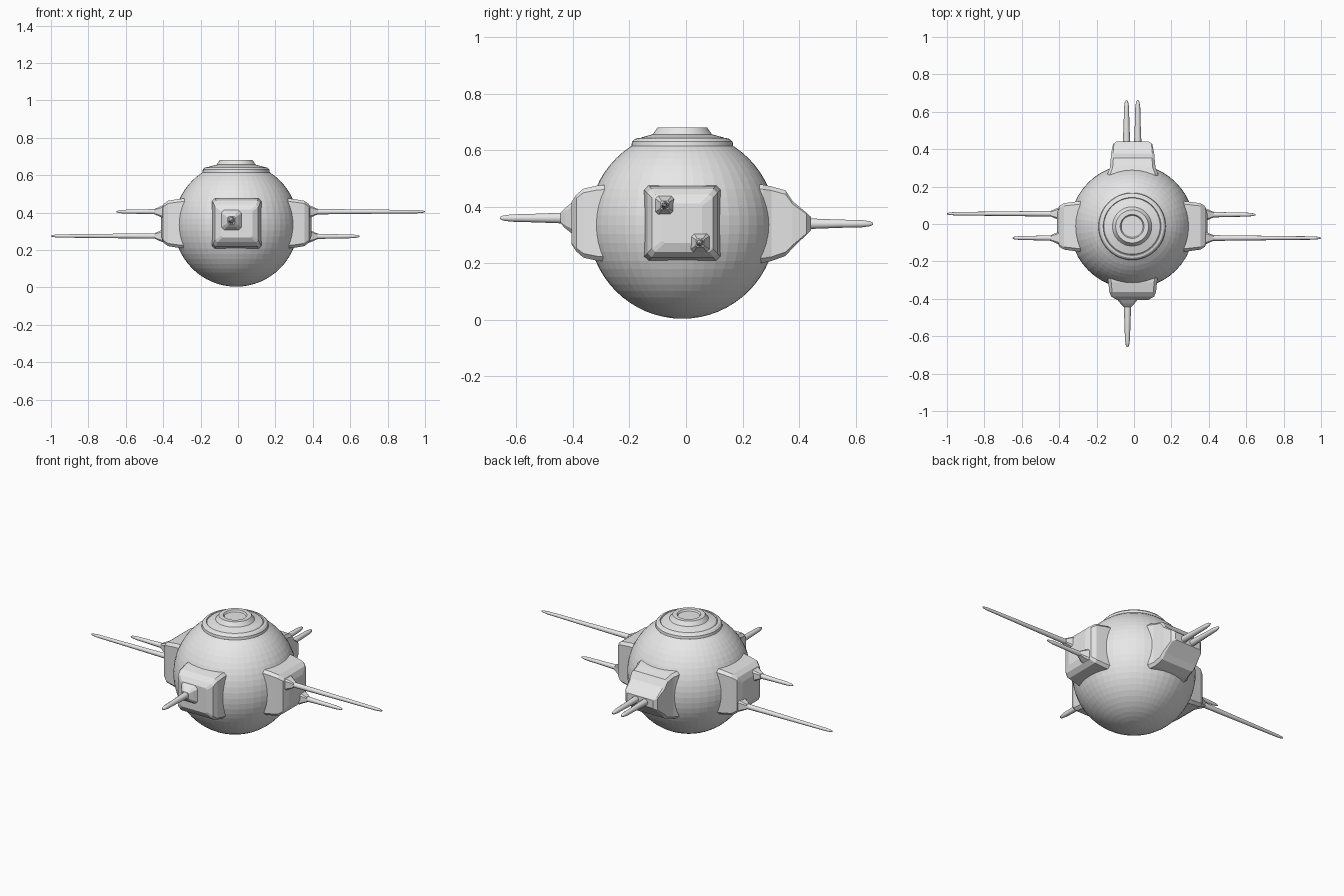
import bpy, bmesh, math
from mathutils import Vector

cube = bpy.data.objects.get("Cube")
if cube:
    bpy.data.objects.remove(cube, do_unlink=True)

grey = bpy.data.materials.new("hull grey")
grey.use_nodes = True
colour = (0.8, 0.8, 0.8, 1)
grey.diffuse_color = colour
grey.node_tree.nodes["Principled BSDF"].inputs["Base Color"].default_value = colour

CENTRE = Vector((-0.01, -0.013, 0.336))
DIRECTIONS = {"left": Vector((1, 0, 0)), "right": Vector((-1, 0, 0)),
              "front": Vector((0, -1, 0)), "back": Vector((0, 1, 0)),
              "top": Vector((0, 0, 1))}


def finish(name, bm, smooth=None):
    bmesh.ops.recalc_face_normals(bm, faces=bm.faces)
    mesh = bpy.data.meshes.new(name)
    bm.to_mesh(mesh)
    bm.free()
    mesh.materials.append(grey)
    ob = bpy.data.objects.new(name, mesh)
    bpy.context.collection.objects.link(ob)
    if smooth:
        bpy.ops.object.select_all(action="DESELECT")
        ob.select_set(True)
        bpy.context.view_layer.objects.active = ob
        bpy.ops.object.shade_smooth_by_angle(angle=math.radians(smooth))
    return ob


def loft(name, rings, smooth=None):
    """Skin a list of equal rings of points and cap both ends."""
    bm = bmesh.new()
    loops = [[bm.verts.new(p) for p in ring] for ring in rings]
    n = len(loops[0])
    for a, b in zip(loops, loops[1:]):
        for i in range(n):
            j = (i + 1) % n
            bm.faces.new((a[i], a[j], b[j], b[i]))
    bm.faces.new(loops[0])
    bm.faces.new(loops[-1])
    return finish(name, bm, smooth)


def place(side, dist, across, height):
    """World point at a distance out from the centre, at given world across and z."""
    d = DIRECTIONS[side]
    if d.x:
        return Vector((CENTRE.x + d.x * dist, across, height))
    return Vector((across, CENTRE.y + d.y * dist, height))


def box_ring(side, dist, across, height, half_a, half_h, cut=0.12):
    """Rectangle with clipped corners."""
    c = cut * min(half_a, half_h)
    a, h = half_a, half_h
    pts = [(a, c - h), (a, h - c), (a - c, h), (c - a, h),
           (-a, h - c), (-a, c - h), (c - a, -h), (a - c, -h)]
    return [place(side, dist, across + u, height + v) for u, v in pts]


def round_ring(side, dist, across, height, radius, flat=1.0, n=10):
    return [place(side, dist, across + radius * flat * math.cos(math.tau * i / n),
                  height + radius * math.sin(math.tau * i / n)) for i in range(n)]


def lathe(name, profile, n=48, smooth=None):
    return loft(name, [[Vector((CENTRE.x + r * math.cos(math.tau * i / n),
                                CENTRE.y + r * math.sin(math.tau * i / n), z))
                        for i in range(n)] for r, z in profile], smooth)


# spherical hull
bm = bmesh.new()
bmesh.ops.create_uvsphere(bm, u_segments=48, v_segments=32, radius=0.332)
bmesh.ops.translate(bm, verts=bm.verts, vec=CENTRE)
finish("hull", bm)

# stepped hatch on top
lathe("top_hatch", [(0.15, 0.58), (0.18, 0.615), (0.178, 0.63), (0.168, 0.64),
                    (0.155, 0.643), (0.152, 0.638), (0.146, 0.645), (0.105, 0.656),
                    (0.096, 0.668), (0.088, 0.68), (0.064, 0.68), (0.058, 0.671),
                    (0.02, 0.671)], smooth=25)

# gun pods: distance out, z, half width, half height
SIDE_POD = [(0.22, 0.342, 0.142, 0.138), (0.305, 0.342, 0.132, 0.131),
            (0.365, 0.342, 0.124, 0.121), (0.39, 0.342, 0.108, 0.102),
            (0.402, 0.342, 0.07, 0.07)]
FRONT_POD = [(0.22, 0.342, 0.14, 0.138), (0.3, 0.342, 0.13, 0.133),
             (0.35, 0.342, 0.125, 0.122), (0.375, 0.342, 0.115, 0.1),
             (0.392, 0.342, 0.085, 0.075)]
BACK_POD = [(0.22, 0.34, 0.142, 0.142), (0.285, 0.34, 0.134, 0.138),
            (0.315, 0.34, 0.122, 0.132), (0.365, 0.342, 0.117, 0.116),
            (0.39, 0.337, 0.115, 0.083), (0.44, 0.34, 0.105, 0.038),
            (0.455, 0.34, 0.085, 0.024)]
for side, sections in (("left", SIDE_POD), ("right", SIDE_POD),
                       ("front", FRONT_POD), ("back", BACK_POD)):
    middle = -0.013 if DIRECTIONS[side].x else -0.007
    loft(side + "_pod", [box_ring(side, d, middle, z, a, h) for d, z, a, h in sections])


def gun(name, side, across, height, start, tip, thick, end, mount=0.0):
    """Tapered barrel reaching out to tip, with an optional square mount."""
    if mount:
        steps = [(start - 0.05, mount), (start - 0.005, mount * 0.92),
                 (start + 0.018, mount * 0.62), (start + 0.035, thick)]
        loft(name + "_mount", [box_ring(side, d, across, height, m, m, 0.3)
                               for d, m in steps])
    span = tip - start
    steps = [(start - 0.02, thick), (start + 0.1 * span, thick),
             (start + 0.5 * span, thick * 0.8), (tip - 0.04, end * 1.5),
             (tip - 0.01, end), (tip, end * 0.4)]
    loft(name, [round_ring(side, d, across, height, r) for d, r in steps], smooth=40)


# side guns: one long and one short on each flank
for side, long_spot, short_spot, shift in (
        ("left", (-0.075, 0.405), (0.05, 0.273), 0.01),
        ("right", (0.055, 0.275), (-0.075, 0.405), -0.01)):
    gun(side + "_long_gun", side, *long_spot, 0.4, 1.0 + shift, 0.015, 0.006, 0.036)
    gun(side + "_short_gun", side, *short_spot, 0.4, 0.65 + shift, 0.015, 0.007, 0.036)

# single front gun and twin back guns
gun("front_gun", "front", -0.035, 0.36, 0.395, 0.645, 0.02, 0.009, 0.06)
for label, x in (("right", -0.04), ("left", 0.02)):
    gun("back_gun_" + label, "back", x, 0.34, 0.44, 0.675, 0.019, 0.009)
